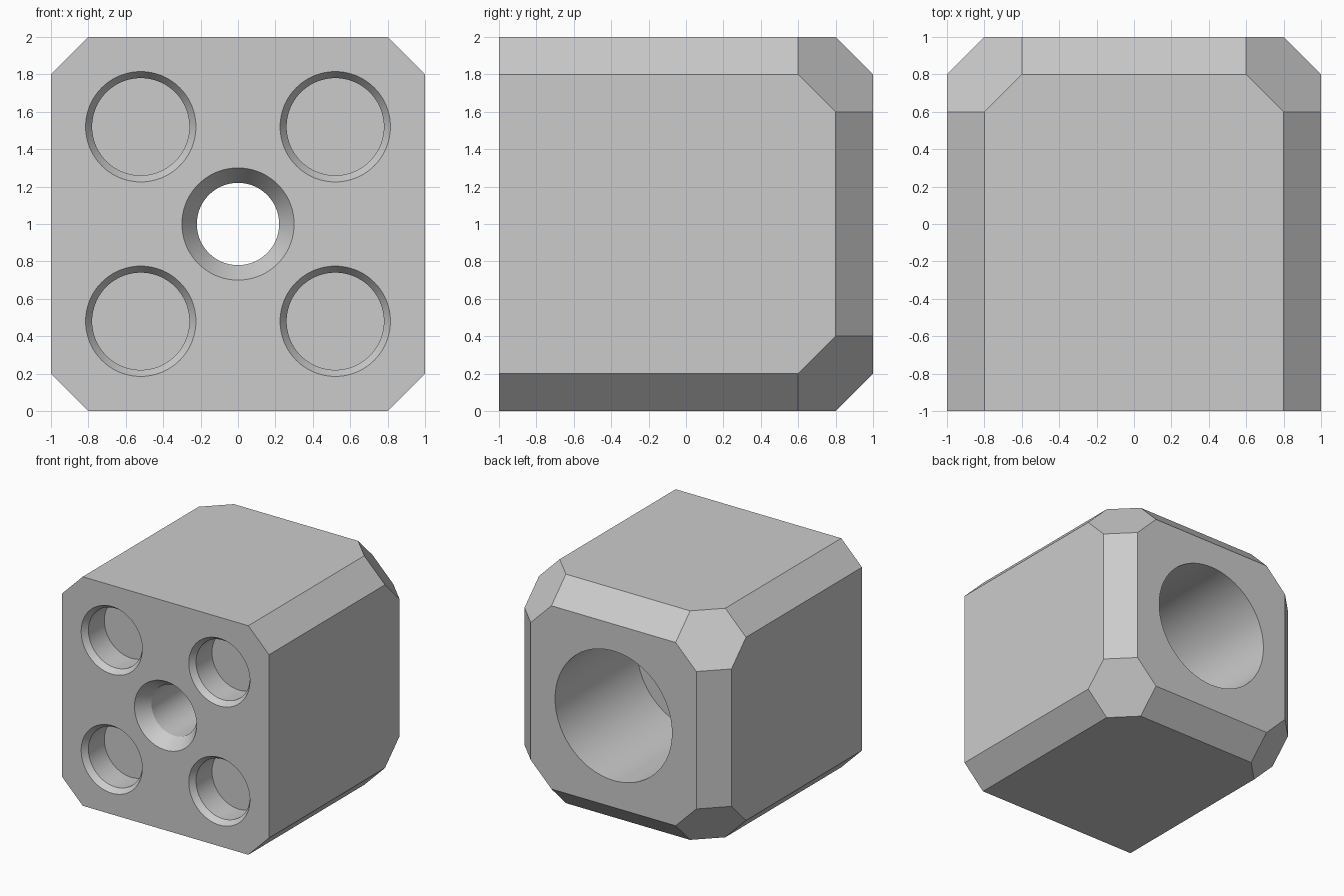
import bpy, bmesh, math
from mathutils import Matrix

cube = bpy.data.objects.get("Cube")
if cube:
    bpy.data.objects.remove(cube, do_unlink=True)

# Material
grey = bpy.data.materials.new("plain grey")
grey.use_nodes = True
colour = (0.6, 0.6, 0.6, 1)
grey.diffuse_color = colour
grey.node_tree.nodes["Principled BSDF"].inputs["Base Color"].default_value = colour


def add_object(name, bm):
    bmesh.ops.recalc_face_normals(bm, faces=bm.faces)
    mesh = bpy.data.meshes.new(name)
    bm.to_mesh(mesh)
    bm.free()
    obj = bpy.data.objects.new(name, mesh)
    bpy.context.collection.objects.link(obj)
    mesh.materials.append(grey)
    return obj


def slice_off(bm, point, normal):
    """Cut the corner beyond a plane and cap the opening."""
    geom = bm.verts[:] + bm.edges[:] + bm.faces[:]
    cut = bmesh.ops.bisect_plane(bm, geom=geom, plane_co=point, plane_no=normal,
                                 clear_outer=True, dist=1e-5)
    edges = [e for e in cut["geom_cut"] if isinstance(e, bmesh.types.BMEdge)]
    bmesh.ops.contextual_create(bm, geom=edges)


def turned_cutter(name, x, z, profile, segments=96):
    """Solid of revolution along y from (radius, y) pairs."""
    bm = bmesh.new()
    rings = []
    for radius, y in profile:
        ring = []
        for i in range(segments):
            a = math.tau * i / segments
            ring.append(bm.verts.new((x + radius * math.cos(a), y, z + radius * math.sin(a))))
        rings.append(ring)
    for a, b in zip(rings, rings[1:]):
        for i in range(segments):
            j = (i + 1) % segments
            bm.faces.new((a[i], a[j], b[j], b[i]))
    bm.faces.new(rings[0])
    bm.faces.new(rings[-1])
    obj = add_object(name, bm)
    obj.hide_render = True
    return obj


# Block with chamfered long edges, back edges and back corners
bm = bmesh.new()
bmesh.ops.create_cube(bm, size=2)
for s in (-1, 1):
    for t in (-1, 1):
        slice_off(bm, (s, 0, t * 0.8), (s, 0, t))
    slice_off(bm, (s, 0.8, 0), (s, 1, 0))
    slice_off(bm, (0, 0.8, s), (0, 1, s))
for s in (-1, 1):
    for t in (-1, 1):
        slice_off(bm, (s * 0.8, 0.8, t * 0.8), (s, 1, t))
bmesh.ops.transform(bm, matrix=Matrix.Translation((0, 0, 1)), verts=bm.verts)
block = add_object("chamfered_block", bm)

# Front pockets, back bore and countersunk through hole
cutters = [turned_cutter("pocket_cutter", x, 1 + z,
                         [(0.295, -1.1), (0.295, -1), (0.26, -0.95), (0.26, -0.73)])
           for x in (-0.52, 0.52) for z in (-0.52, 0.52)]
cutters.append(turned_cutter("bore_cutter", 0, 1, [
    (0.3, -1.1), (0.3, -1), (0.22, -0.88), (0.22, -0.13), (0.565, -0.13), (0.565, 1.1)]))

bpy.context.view_layer.objects.active = block
block.select_set(True)
for cutter in cutters:
    mod = block.modifiers.new("cut", "BOOLEAN")
    mod.object = cutter
    mod.operation = "DIFFERENCE"
    mod.solver = "EXACT"
    bpy.ops.object.modifier_apply(modifier=mod.name)
for cutter in cutters:
    bpy.data.objects.remove(cutter, do_unlink=True)

bpy.ops.object.select_all(action="DESELECT")
block.select_set(True)
bpy.ops.object.shade_smooth_by_angle(angle=math.radians(20))
